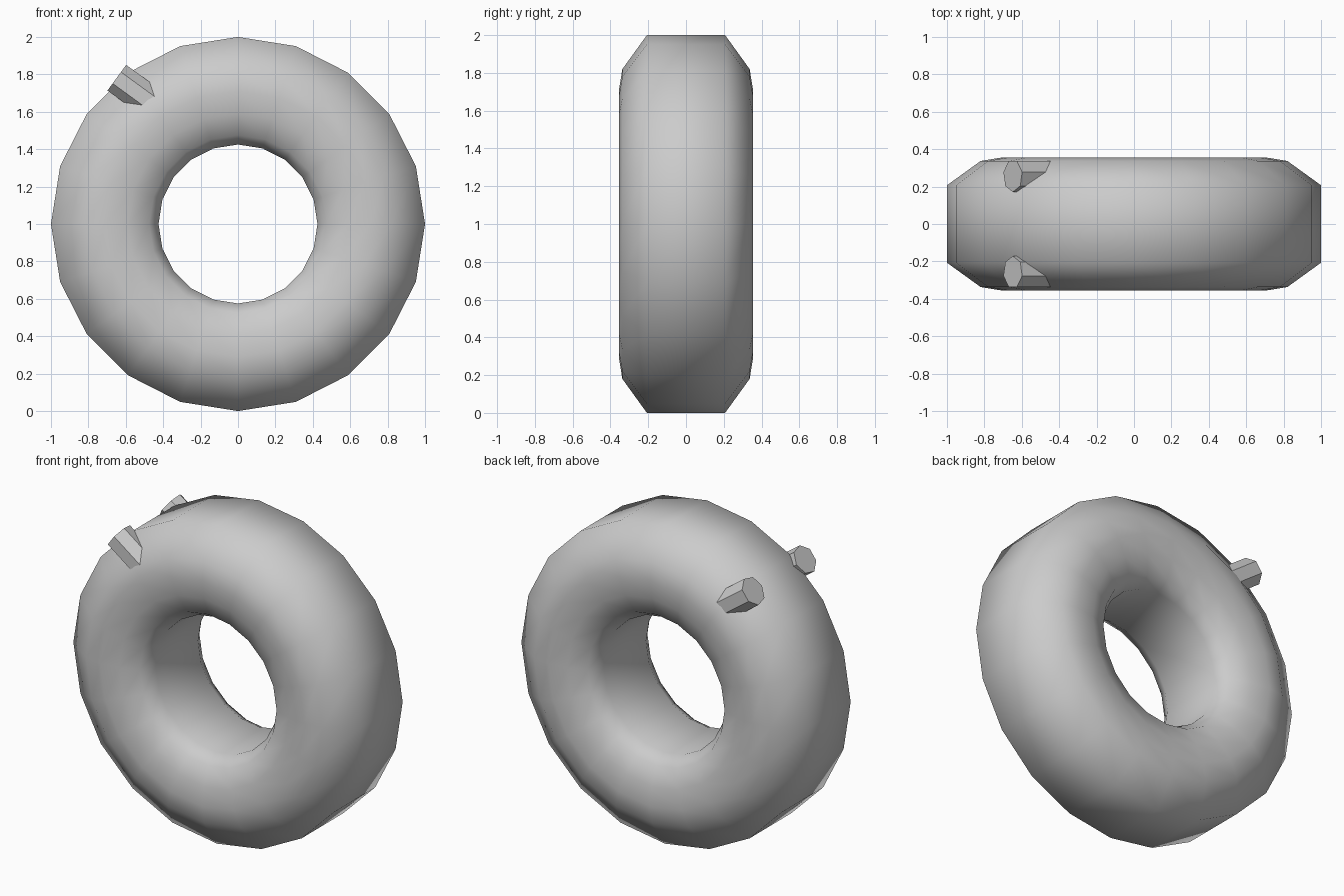
import bpy, bmesh
from math import sin, cos, pi
from mathutils import Vector, Matrix

if "Cube" in bpy.data.objects:
    bpy.data.objects.remove(bpy.data.objects["Cube"])

SEG = 20
# Half cross-section (radius, y), outer edge to inner edge; mirrored across y = 0
half = [(1.0, 0.207), (0.82, 0.337), (0.71, 0.355), (0.59, 0.338),
        (0.475, 0.295), (0.425, 0.21)]
profile = half + [(r, -y) for r, y in reversed(half)]


def finish(bm, name, smooth):
    bmesh.ops.recalc_face_normals(bm, faces=bm.faces)
    for f in bm.faces:
        f.smooth = smooth
    me = bpy.data.meshes.new(name)
    bm.to_mesh(me)
    bm.free()
    ob = bpy.data.objects.new(name, me)
    bpy.context.collection.objects.link(ob)
    return ob


# Ring body: closed profile swept around the y axis
bm = bmesh.new()
rings = []
for i in range(SEG):
    a = 2 * pi * i / SEG
    rings.append([bm.verts.new((r * cos(a), y, 1 + r * sin(a))) for r, y in profile])
n = len(profile)
for i in range(SEG):
    p, q = rings[i], rings[(i + 1) % SEG]
    for j in range(n):
        k = (j + 1) % n
        bm.faces.new((p[j], p[k], q[k], q[j]))
finish(bm, "ring_body", True)

# Two seven-sided pegs, sunk into the ring, mirrored front to back
RADIUS, LENGTH = 0.087, 0.26
axis = Vector((-0.81, 0, 0.59)).normalized()
for side, name in ((-1, "front_peg"), (1, "back_peg")):
    across = Vector((0, -side, 0))           # one corner points at the centre
    cap = Vector((-0.648, side * 0.258, 1.782))
    mat = Matrix((across, axis.cross(across), axis)).transposed().to_4x4()
    mat.translation = cap - axis * LENGTH / 2
    bm = bmesh.new()
    bottom, top = [
        [bm.verts.new(mat @ Vector((RADIUS * cos(2 * pi * i / 7),
                                    RADIUS * sin(2 * pi * i / 7), z)))
         for i in range(7)] for z in (-LENGTH / 2, LENGTH / 2)]
    bm.faces.new(bottom)
    bm.faces.new(top)
    for i in range(7):
        k = (i + 1) % 7
        bm.faces.new((bottom[i], bottom[k], top[k], top[i]))
    finish(bm, name, False)
